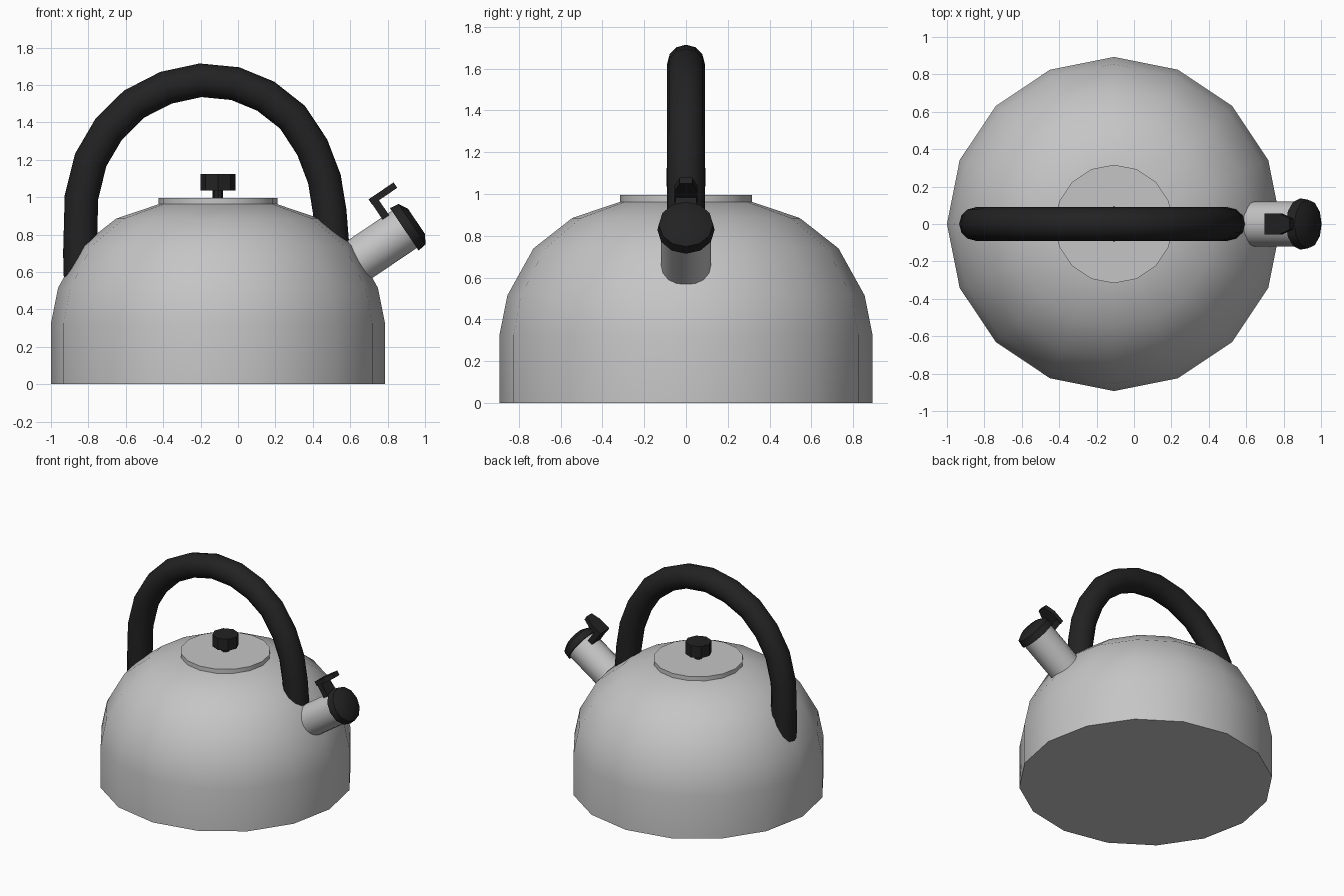
import bpy, bmesh, math
from mathutils import Vector

if "Cube" in bpy.data.objects:
    bpy.data.objects.remove(bpy.data.objects["Cube"])


def material(name, value):
    m = bpy.data.materials.new(name)
    m.diffuse_color = (value, value, value, 1)
    m.use_nodes = True
    m.node_tree.nodes["Principled BSDF"].inputs["Base Color"].default_value = m.diffuse_color
    return m


STEEL = material("brushed_steel", 0.56)
BLACK = material("black_plastic", 0.016)
Y = Vector((0, 1, 0))
UP = Vector((0, 0, 1))


def skin(name, rings, mat, angle=40):
    """Bridge a list of equal-sized rings, close both ends, shade smooth by angle."""
    bm = bmesh.new()
    loops = [[bm.verts.new(p) for p in ring] for ring in rings]
    n = len(loops[0])
    for a, b in zip(loops, loops[1:]):
        for i in range(n):
            j = (i + 1) % n
            bm.faces.new((a[i], a[j], b[j], b[i]))
    bm.faces.new(loops[0])
    bm.faces.new(loops[-1])
    bmesh.ops.recalc_face_normals(bm, faces=bm.faces)
    mesh = bpy.data.meshes.new(name)
    bm.to_mesh(mesh)
    bm.free()
    mesh.materials.append(mat)
    ob = bpy.data.objects.new(name, mesh)
    bpy.context.collection.objects.link(ob)
    bpy.ops.object.select_all(action='DESELECT')
    ob.select_set(True)
    bpy.context.view_layer.objects.active = ob
    bpy.ops.object.shade_smooth_by_angle(angle=math.radians(angle))
    return ob


def ring(centre, axis, r, sides):
    u = Y.cross(axis).normalized()
    return [centre + r * (math.cos(a) * u + math.sin(a) * Y)
            for a in (2 * math.pi * i / sides for i in range(sides))]


def lathe(name, profile, origin, axis, sides, mat):
    """Profile is (radius, distance along axis)."""
    skin(name, [ring(origin + axis * t, axis, r, sides) for r, t in profile], mat)


# Domed body, lid and knob
base = Vector((-0.107, 0, 0))
lathe("body", [(0.893, 0), (0.893, 0.325), (0.855, 0.515), (0.73, 0.74),
               (0.545, 0.885), (0.315, 0.963)], base, UP, 16, STEEL)
lathe("lid", [(0.317, 0.96), (0.317, 0.995)], base, UP, 16, STEEL)
lathe("knob_stem", [(0.028, 0.99), (0.028, 1.04)], base, UP, 8, BLACK)
lathe("knob", [(0.094, 1.035), (0.094, 1.125)], base, UP, 8, BLACK)

# Arched handle
path = [Vector((x, 0, z)) for x, z in [
    (-0.84, 0.52), (-0.845, 0.70), (-0.837, 1.0), (-0.787, 1.20), (-0.692, 1.362),
    (-0.557, 1.497), (-0.385, 1.585), (-0.2, 1.625), (-0.015, 1.607), (0.148, 1.54),
    (0.292, 1.427), (0.397, 1.267), (0.462, 1.097), (0.49, 0.925), (0.505, 0.74),
    (0.505, 0.66)]]
rings = []
for i, p in enumerate(path):
    tangent = path[min(i + 1, len(path) - 1)] - path[max(i - 1, 0)]
    rings.append(ring(p, tangent.normalized(), 0.09, 12))
skin("handle", rings, BLACK, 50)

# Tilted spout and whistle cap
mouth = Vector((0.885, 0, 0.825))
d = Vector((0.83, 0, 0.56)).normalized()
n = Vector((-d.z, 0, d.x))
lathe("spout", [(0.12, -0.36), (0.12, 0.01)], mouth, d, 16, STEEL)
lathe("spout_cap", [(0.137, 0.005), (0.13, 0.055), (0.08, 0.083)], mouth, d, 12, BLACK)


# Whistle lever, in spout coordinates: t along the spout, h away from it
def quad(t, h0, h1, w):
    return [mouth + d * t + n * h + Y * y
            for h, y in ((h0, -w), (h0, w), (h1, w), (h1, -w))]


skin("lever_post", [quad(-0.062, 0.1, 0.21, 0.05), quad(-0.02, 0.1, 0.21, 0.05)], BLACK)
skin("lever_thumb_tab", [quad(-0.064, 0.205, 0.24, 0.055), quad(0.03, 0.205, 0.24, 0.055),
                         quad(0.098, 0.205, 0.24, 0.03)], BLACK, 20)
